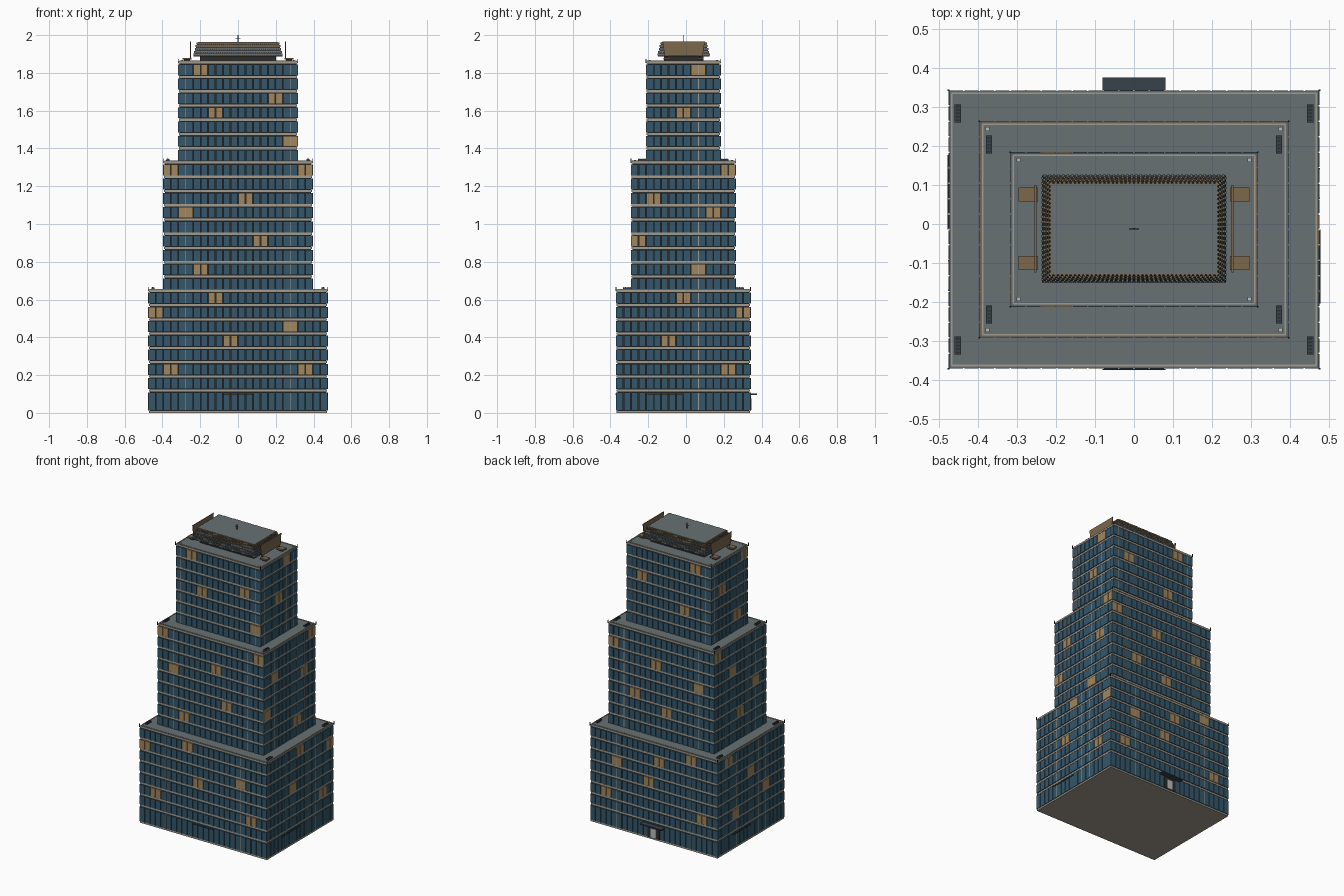
import bpy, bmesh
from mathutils import Vector

if "Cube" in bpy.data.objects:
    bpy.data.objects.remove(bpy.data.objects["Cube"])

COLOURS = {
    "blue_glass": (.035, .095, .145),
    "lit_window": (.36, .24, .11),
    "dark_metal": (.025, .025, .025),
    "concrete": (.36, .33, .27),
    "roof_grey": (.14, .165, .175),
    "bronze": (.2, .14, .075),
    "dark_slate": (.04, .055, .07),
    "pale_trim": (.5, .52, .5),
}
MATS, SLOT = [], {}
for name, rgb in COLOURS.items():
    m = bpy.data.materials.new(name)
    m.use_nodes = True
    m.diffuse_color = (*rgb, 1)
    m.node_tree.nodes["Principled BSDF"].inputs["Base Color"].default_value = (*rgb, 1)
    SLOT[name] = len(MATS)
    MATS.append(m)


class Part:
    """Collects boxes and frustums into one named object."""
    def __init__(self, name):
        self.name, self.bm = name, bmesh.new()

    def frustum(self, low, high, mat):
        # low and high: x0, x1, y0, y1, z
        rings = []
        for x0, x1, y0, y1, z in (low, high):
            rings.append([self.bm.verts.new(p) for p in
                          ((x0, y0, z), (x1, y0, z), (x1, y1, z), (x0, y1, z))])
        a, b = rings
        faces = [a[::-1], b] + [(a[i], a[i - 3], b[i - 3], b[i]) for i in range(4)]
        for f in faces:
            self.bm.faces.new(f).material_index = SLOT[mat]

    def box(self, x0, x1, y0, y1, z0, z1, mat):
        self.frustum((x0, x1, y0, y1, z0), (x0, x1, y0, y1, z1), mat)

    def finish(self):
        me = bpy.data.meshes.new(self.name)
        bmesh.ops.recalc_face_normals(self.bm, faces=self.bm.faces)
        self.bm.to_mesh(me)
        self.bm.free()
        for m in MATS:
            me.materials.append(m)
        used = bpy.data.objects.new(self.name, me)
        bpy.context.collection.objects.link(used)


BAY, STEP, FIRST, CY = .0791, .0755, .23, -.014
HALF_BAND = .029

# Lit bays on each side, as floor: bays counted from the tier's left end
LIT = {
    "front": {0: (1, 10), 2: (5,), 3: (9,), 4: (0,), 5: (4,), 7: (2,), 9: (6,), 11: (1,),
              12: (5,), 14: (0, 9), 16: (7,), 18: (2,), 19: (6,), 21: (1,)},
    "right": {0: (7,), 2: (3,), 4: (8,), 5: (4,), 7: (4,), 9: (0,), 11: (5,), 12: (1,),
              14: (6,), 18: (2,), 21: (3,)},
    "back": {0: (1, 10), 2: (5,), 3: (2,), 4: (6,), 5: (9,), 8: (5,), 9: (2,), 11: (8,),
             12: (4,), 13: (0,), 17: (5,), 19: (1,), 21: (6,)},
    "left": {0: (2,), 1: (6,), 3: (4,), 5: (1,), 8: (3,), 10: (5,), 12: (2,),
             14: (0,), 16: (3,), 19: (1,), 21: (4,)},
}


def wall_box(part, side, hx, hy, u0, u1, d0, d1, z0, z1, mat):
    """Box on a wall: u runs left to right seen from outside, d is distance outwards."""
    if side == "front":
        part.box(u0, u1, CY - hy - d1, CY - hy - d0, z0, z1, mat)
    elif side == "back":
        part.box(-u1, -u0, CY + hy + d0, CY + hy + d1, z0, z1, mat)
    elif side == "right":
        part.box(hx + d0, hx + d1, CY + u0, CY + u1, z0, z1, mat)
    else:
        part.box(-hx - d1, -hx - d0, CY - u1, CY - u0, z0, z1, mat)


def tier(label, nx, ny, floors, z_base):
    hx, hy = nx * BAY / 2, ny * BAY / 2
    top = FIRST + floors[-1] * STEP + .0465

    def block(part, inset, z0, z1, mat):
        part.box(-hx + inset, hx - inset, CY - hy + inset, CY + hy - inset, z0, z1, mat)

    # Dark structure behind the panes, with a pale ledge above each floor
    body = Part(label + "_structure")
    block(body, .008, z_base, top - .012, "dark_metal")
    for k in floors:
        z = FIRST + k * STEP + HALF_BAND + .004
        block(body, .003, z, z + .0115, "concrete")
    body.finish()

    # Panes in pairs, one pair to a bay
    glass = Part(label + "_windows")
    fins = Part(label + "_light_fins")
    for side in LIT:
        n, half = (nx, hx) if side in ("front", "back") else (ny, hy)
        for k in floors:
            zc = FIRST + k * STEP
            z0, z1 = (.012, .108) if k == -2 else (zc - HALF_BAND, zc + HALF_BAND)
            for i in range(2 * n):
                u = -half + i * BAY / 2
                lit = k >= 0 and i // 2 in LIT[side].get(k, ())
                wall_box(glass, side, hx, hy, u + .002, u + BAY / 2 - .002, -.009, 0,
                         z0, z1, "lit_window" if lit else "blue_glass")
            for u in ((-.277, .277) if n == nx else (-.16, .08, .155)):
                if abs(u) < half:
                    wall_box(fins, side, hx, hy, u - .002, u + .002, -.008, .001,
                             z0, z1, "concrete")
    glass.finish()
    fins.finish()

    # Roof deck with a pale kerb line
    roof = Part(label + "_roof")
    block(roof, .002, top - .012, top - .002, "concrete")
    block(roof, .004, top - .004, top, "roof_grey")
    a, b, w = hx - .008, hy - .008, .004
    for s in (-1, 1):
        roof.box(-a, a, CY + s * b - w / 2, CY + s * b + w / 2, top, top + .003, "concrete")
        roof.box(s * a - w / 2, s * a + w / 2, CY - b, CY + b, top, top + .003, "concrete")
        for t in (-1, 1):
            x, y = s * hx, CY + t * hy
            roof.box(x - .002, x + .002, y - .002, y + .002, top - .01, top + .012, "dark_metal")
    roof.finish()
    return top


top1 = tier("lower_tier", 12, 9, range(-2, 6), .004)
top2 = tier("middle_tier", 10, 7, range(6, 15), top1 - .004)
top3 = tier("upper_tier", 8, 5, range(15, 22), top2 - .004)

# Foundation plinth
plinth = Part("plinth")
plinth.box(-.472, .472, CY - .353, CY + .353, 0, .011, "concrete")
plinth.finish()

# Roof vents with dark ports, and small corner hatches
vents, hatches = Part("roof_vents"), Part("roof_hatches")
for sx in (-1, 1):
    for sy in (-1, 1):
        for x, y, z in ((.451, .297, top1), (.371, .217, top2)):
            cx, cy = sx * x, CY + sy * y
            vents.box(cx - .008, cx + .008, cy - .023, cy + .023, z, z + .01, "dark_slate")
            for j in range(5):
                py = cy + (j - 2) * .009
                vents.box(cx - .004, cx + .004, py - .002, py + .002, z + .01, z + .012, "dark_metal")
        for x, y, z in ((.375, .257, top2), (.295, .178, top3)):
            cx, cy = sx * x, CY + sy * y
            hatches.box(cx - .005, cx + .005, cy - .005, cy + .005, z, z + .005, "pale_trim")
vents.finish()
hatches.finish()

# Crown: a grey cap with sloping louvred skirts
Z0, Z1, CC = 1.887, 1.962, -.0125


def ring(t, grow=0):
    x, y = .235 - .022 * t + grow, .1365 - .02 * t + grow
    return -x, x, CC - y, CC + y, Z0 + (Z1 - Z0) * t


crown = Part("crown")
crown.box(-.2, .2, CC - .105, CC + .105, top3 - .002, Z0, "dark_metal")
crown.frustum(ring(0), ring(1), "dark_slate")
crown.box(-.213, .213, CC - .1165, CC + .1165, Z1 - .002, Z1 + .002, "roof_grey")
crown.finish()

# Horizontal slats and upright teeth on the skirts
louvres = Part("crown_louvres")
for r in range(5):
    t = .02 + r * .2
    louvres.frustum(ring(t, .001), ring(t + .05, .001), "dark_metal")
    louvres.frustum(ring(t + .1, .0012), ring(t + .15, .0012), "bronze")
    x0, x1, y0, y1, z = ring(t + .03)
    for n, lo, hi, along_x in ((40, x0, x1, True), (22, y0, y1, False)):
        for i in range(n):
            c = lo + (i + .5) * (hi - lo) / n
            mat = "roof_grey" if r < 3 else "bronze"
            for e in ((y0, y1) if along_x else (x0, x1)):
                xc, yc = (c, e) if along_x else (e, c)
                louvres.box(xc - .003, xc + .003, yc - .003, yc + .003, z, z + .011, mat)
louvres.finish()

# Bronze screens beside the crown, standing on pads
screens = Part("crown_screens")
for s in (-1, 1):
    x = s * .252
    screens.frustum((x - .002, x + .002, CC - .1, CC + .1, Z0 + .002),
                    (x - .002, x + .002, CC - .112, CC + .112, 1.966), "bronze")
    for y in (.075, -.1):
        screens.box(s * .27 - .025, s * .27 + .025, y - .018, y + .018, top3 + .008, top3 + .018, "bronze")
        screens.box(s * .27 - .015, s * .27 + .015, y - .01, y + .01, top3, top3 + .008, "dark_metal")
        screens.box(x - .002, x + .002, y - .003, y + .003, top3 + .018, Z0 + .01, "dark_metal")
screens.finish()

# Rooftop mast with a crossbar
mast = Part("mast")
mast.box(-.002, .002, CC - .002, CC + .002, Z1, 2.0, "dark_metal")
mast.box(-.013, .013, CC - .0015, CC + .0015, 1.983, 1.986, "dark_metal")
mast.finish()

# Rear entrance canopy and door, plus dark heads over the other entrances
entry = Part("entrances")
hx, hy = 6 * BAY, 4.5 * BAY
wall_box(entry, "back", hx, hy, -.08, .08, 0, .033, .094, .102, "dark_slate")
wall_box(entry, "back", hx, hy, -.045, .045, 0, .003, .011, .09, "dark_metal")
wall_box(entry, "back", hx, hy, -.02, .02, .003, .005, .014, .075, "pale_trim")
wall_box(entry, "front", hx, hy, -.08, .08, 0, .003, .096, .102, "dark_metal")
for side in ("right", "left"):
    wall_box(entry, side, hx, hy, -.19, 0, 0, .003, .096, .102, "dark_metal")
entry.finish()
